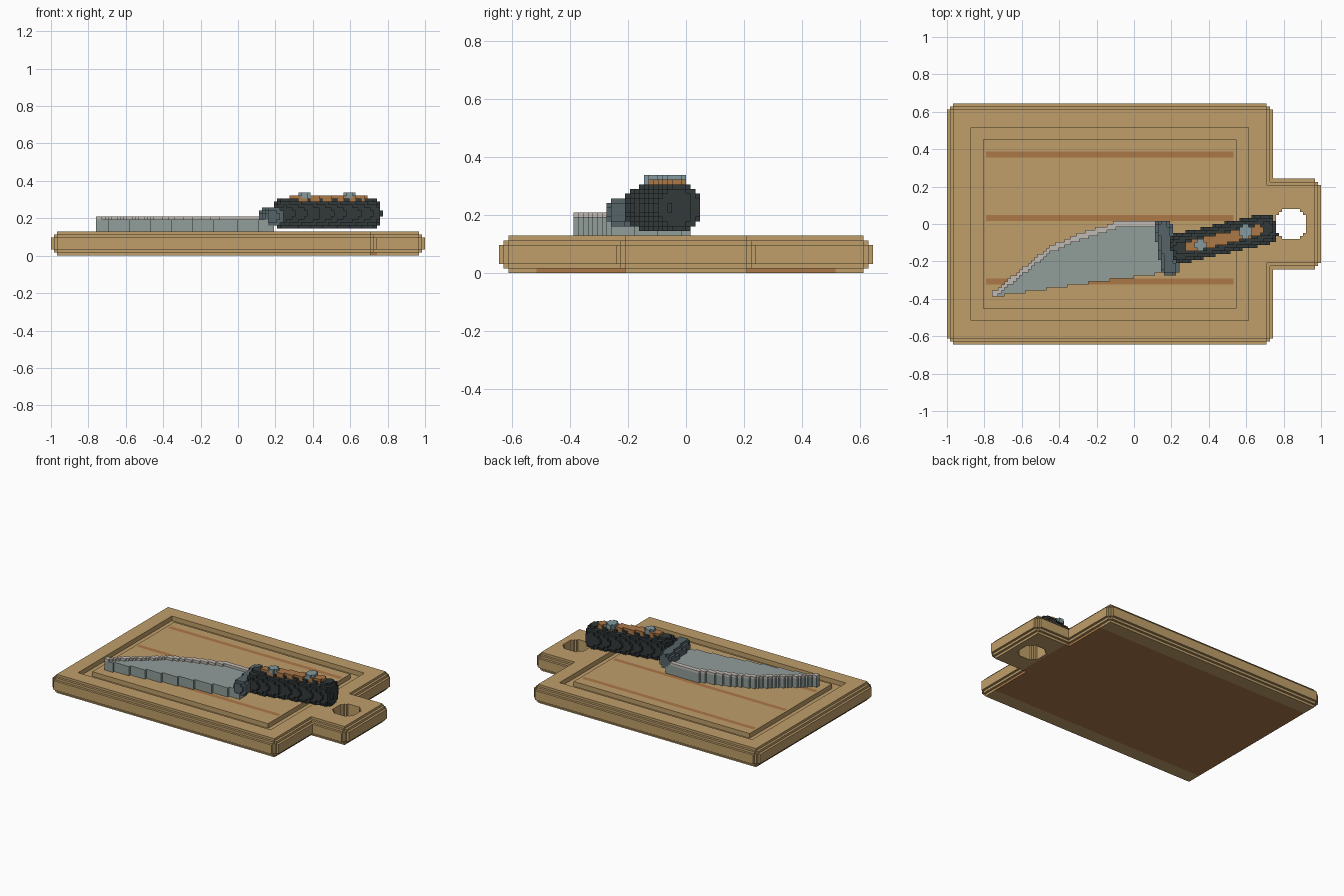
import bpy, bmesh, math
from mathutils import Vector

if "Cube" in bpy.data.objects:
    bpy.data.objects.remove(bpy.data.objects["Cube"], do_unlink=True)

V = 2 / 124  # block size


def material(name, rgb):
    m = bpy.data.materials.new(name)
    lin = [((c / 255 + 0.055) / 1.055) ** 2.4 for c in rgb] + [1]
    m.diffuse_color = lin
    m.use_nodes = True
    bsdf = m.node_tree.nodes["Principled BSDF"]
    bsdf.inputs["Base Color"].default_value = lin
    bsdf.inputs["Roughness"].default_value = 0.7
    return m


TAN = material("tan wood", (192, 159, 106))
BROWN = material("brown wood", (172, 120, 72))
STEEL = material("blade steel", (145, 157, 154))
PALE = material("pale spine steel", (192, 186, 179))
BOLSTER = material("dark steel", (86, 100, 106))
BLACK = material("black grip", (50, 56, 58))
RIVET = material("rivet steel", (132, 154, 158))


def centre(cell):
    i, j, k = cell
    return Vector((-1 + (i + .5) * V, (j - 39.5) * V, (k + .5) * V))


def fill(test, layers, xs=range(124), ys=range(80)):
    """All blocks whose centre passes the test."""
    return {(i, j, k) for k in layers for i in xs for j in ys if test(centre((i, j, k)))}


def build(name, cells, mats, pick=lambda cell, n: 0):
    """Skin a set of blocks with outer faces and merge the flat areas."""
    bm = bmesh.new()
    verts = {}
    for c in cells:
        for axis in range(3):
            for side in (0, 1):
                n = [0, 0, 0]
                n[axis] = side * 2 - 1
                if (c[0] + n[0], c[1] + n[1], c[2] + n[2]) in cells:
                    continue
                loop = []
                for a, b in ((0, 0), (1, 0), (1, 1), (0, 1)):
                    p = list(c)
                    p[axis] += side
                    p[(axis + 1) % 3] += a
                    p[(axis + 2) % 3] += b
                    p = tuple(p)
                    if p not in verts:
                        verts[p] = bm.verts.new((-1 + p[0] * V, (p[1] - 40) * V, p[2] * V))
                    loop.append(verts[p])
                f = bm.faces.new(loop if side else loop[::-1])
                f.material_index = pick(c, n)
    bmesh.ops.dissolve_limit(bm, angle_limit=0.01, verts=bm.verts[:], edges=bm.edges[:],
                             delimit={'MATERIAL'})
    me = bpy.data.meshes.new(name)
    bm.to_mesh(me)
    bm.free()
    for m in mats:
        me.materials.append(m)
    ob = bpy.data.objects.new(name, me)
    bpy.context.collection.objects.link(ob)
    return ob


# Cutting board: two rounded slabs, a juice groove and a hanging hole
def slab(i0, i1, j0, j1):
    cells = set()
    for k, inset in enumerate((2, 1, 0, 0, 0, 0, 1, 2)):
        for i in range(i0 + inset, i1 - inset):
            for j in range(j0 + inset, j1 - inset):
                dx = min(i - i0, i1 - 1 - i) - inset
                dy = min(j - j0, j1 - 1 - j) - inset
                if dx + dy >= 2 - inset:
                    cells.add((i, j, k))
    return cells


def inside(c, m):
    return m <= c[0] < 108 - m and m <= c[1] < 80 - m


board = slab(0, 108, 0, 80) | slab(90, 124, 25, 55)
board = {c for c in board
         if not (c[2] >= 6 and inside(c, 8) and not inside(c, 12))
         and math.hypot(c[0] + .5 - 114, c[1] + .5 - 40) > 5.2}


# Brown underside band and three grain stripes on top
def board_colour(c, n):
    if c[2] == 0 and 8 <= c[1] < 72 and c[0] < 108:
        return 1
    stripe = c[1] in (20, 21, 41, 42, 62, 63) and 13 <= c[0] < 95
    return 1 if stripe and c[2] == 7 and n[2] == 1 else 0


build("cutting_board", board, [TAN, BROWN], board_colour)

# Blade: lower and upper edge profiles in plan
LOWER = [(-.76, -.388), (.2, -.253)]
UPPER = [(-.76, -.37), (-.66, -.285), (-.556, -.205), (-.45, -.12),
         (-.29, -.05), (-.155, -.01), (-.085, .016), (.2, .016)]


def along(points, x):
    for (x0, y0), (x1, y1) in zip(points, points[1:]):
        if x0 <= x <= x1:
            return y0 + (y1 - y0) * (x - x0) / (x1 - x0)


def in_blade(p):
    if not -.76 <= p.x <= .19 or p.x > .15 - .2 * p.y:
        return False
    return along(LOWER, p.x) <= p.y <= along(UPPER, p.x)


def in_spine(p):
    return in_blade(p) and p.x < .14 and p.y > along(UPPER, p.x) - 2.2 * V


blade = fill(in_blade, range(8, 12), range(14, 76), range(14, 44))
spine = fill(in_spine, [12], range(14, 76), range(14, 44))


# Rounded rod between two end points, with softened rims
def rod(a, b, z, r, rim):
    a, b = Vector((*a, z)), Vector((*b, z))
    axis = (b - a).normalized()
    mid, half = (a + b) / 2, (b - a).length / 2

    def test(p):
        t = (p - mid).dot(axis)
        over = max(abs(t) - half + rim, 0)
        if over > rim:
            return False
        return (p - mid - axis * t).length <= r - rim + math.sqrt(rim * rim - over * over)
    return test


# Flat pill in plan
def pill(a, b, r):
    a, b = Vector(a), Vector(b)

    def test(p):
        q = p.xy
        t = max(0, min(1, (q - a).dot(b - a) / (b - a).length_squared))
        return (q - a - (b - a) * t).length <= r
    return test


bolster = fill(rod((.152, .02), (.2, -.27), 13 * V, 3.05 * V, .03), range(9, 17), range(66, 80))
handle = fill(rod((.2, -.142), (.757, -.014), 14 * V, 5.05 * V, .04), range(8, 20), range(70, 112))
inlay = fill(pill((.3, -.122), (.66, -.035), .03), (18, 19), range(76, 108))

# Two rivets, centred on block corners
rivets = set()
for ci, cj in ((84, 33), (99, 37.5)):
    rivets |= {(i, j, k) for k in (19, 20) for i in range(70, 112) for j in range(20, 50)
               if math.hypot(i + .5 - ci, j + .5 - cj) <= 2.1}

inlay -= rivets
handle -= inlay | rivets
bolster -= handle
blade -= bolster | handle
spine -= bolster | handle

build("blade", blade, [STEEL])
build("blade_spine", spine, [PALE])
build("bolster", bolster, [BOLSTER])
build("handle", handle, [BLACK])
build("handle_inlay", inlay, [BROWN])
build("handle_rivets", rivets, [RIVET])
